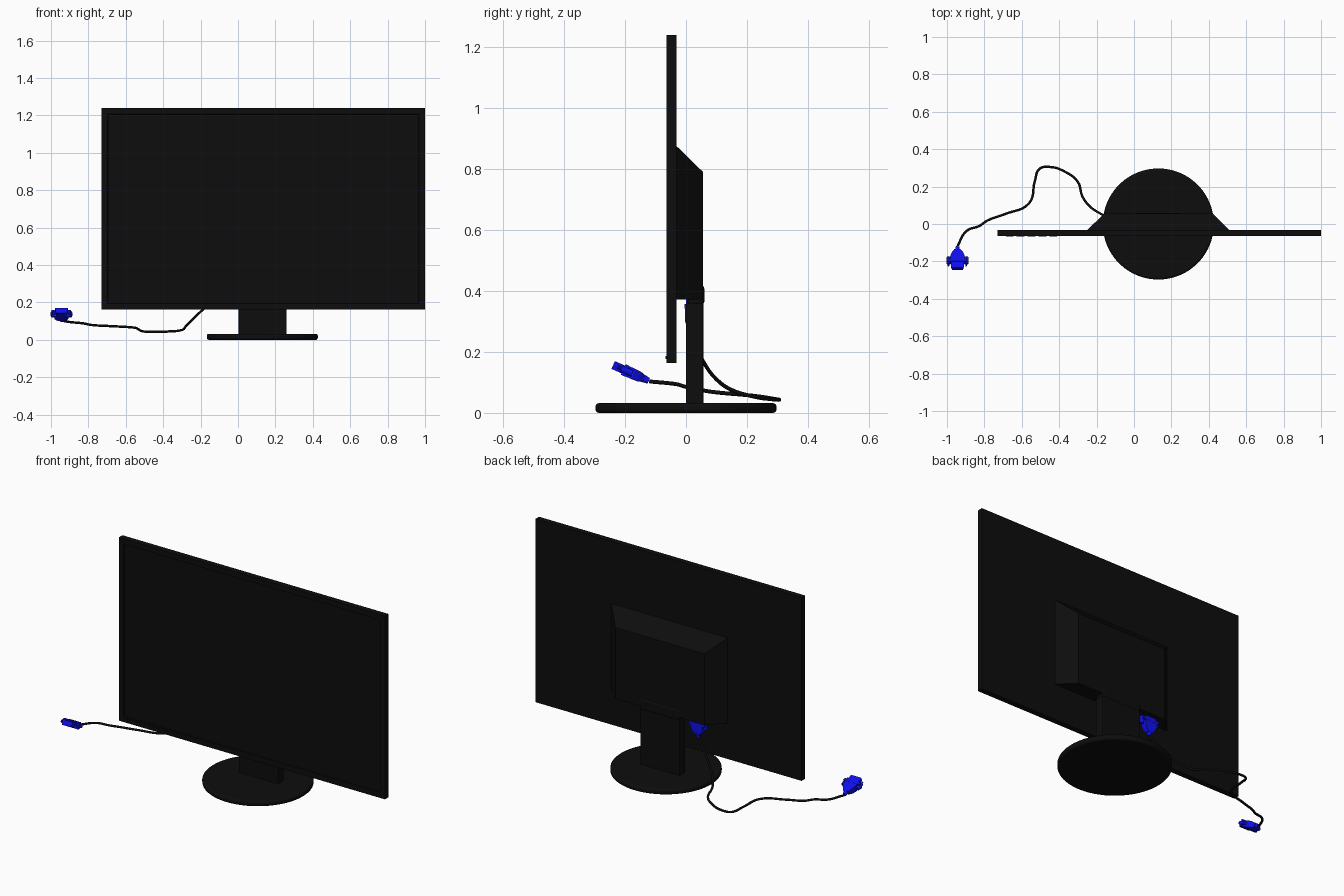
import bpy, bmesh
from math import radians
from mathutils import Matrix, Vector

if "Cube" in bpy.data.objects:
    bpy.data.objects.remove(bpy.data.objects["Cube"])


def material(name, rgb):
    m = bpy.data.materials.new(name)
    m.diffuse_color = (*rgb, 1)
    m.use_nodes = True
    m.node_tree.nodes["Principled BSDF"].inputs["Base Color"].default_value = m.diffuse_color
    return m


BLACK = material("black_plastic", (0.004, 0.004, 0.004))
BLUE = material("blue_plastic", (0.005, 0.005, 0.85))


def finish(bm, name, mat, smooth=False):
    bmesh.ops.recalc_face_normals(bm, faces=bm.faces)
    me = bpy.data.meshes.new(name)
    bm.to_mesh(me)
    bm.free()
    ob = bpy.data.objects.new(name, me)
    bpy.context.collection.objects.link(ob)
    me.materials.append(mat)
    if smooth:
        bpy.ops.object.select_all(action='DESELECT')
        ob.select_set(True)
        bpy.context.view_layer.objects.active = ob
        bpy.ops.object.shade_smooth_by_angle(angle=radians(35))
    return ob


def add_box(bm, lo, hi):
    lo, hi = Vector(lo), Vector(hi)
    m = Matrix.Translation((lo + hi) / 2) @ Matrix.Diagonal((*(hi - lo), 1))
    return bmesh.ops.create_cube(bm, size=1, matrix=m)['verts']


def add_cyl(bm, x, z0, z1, r0, r1, seg=16):
    bmesh.ops.create_cone(bm, cap_ends=True, segments=seg, radius1=r0, radius2=r1,
                          depth=z1 - z0, matrix=Matrix.Translation((x, 0, (z0 + z1) / 2)))


def bevel(ob, width, segments=2):
    mod = ob.modifiers.new("bevel", 'BEVEL')
    mod.width, mod.segments, mod.limit_method = width, segments, 'ANGLE'


def box(name, lo, hi, mat=BLACK, bev=0):
    bm = bmesh.new()
    add_box(bm, lo, hi)
    ob = finish(bm, name, mat)
    if bev:
        bevel(ob, bev)
    return ob


# screen panel: slab with a bezel and a sunken display
bm = bmesh.new()
add_box(bm, (-0.73, -0.064, 0.163), (1.0, -0.031, 1.24))
bmesh.ops.recalc_face_normals(bm, faces=bm.faces)
front = [min(bm.faces, key=lambda f: f.calc_center_median().y)]
bmesh.ops.inset_region(bm, faces=front, thickness=0.045)
bmesh.ops.inset_region(bm, faces=front, thickness=0.003, depth=-0.007)
finish(bm, "screen_panel", BLACK)

# rear housing: sides and top slope in, bottom is flat
bm = bmesh.new()
rings = [[bm.verts.new((x, y, z)) for x, z in
          ((x0, 0.372), (x1, 0.372), (x1, z1), (x0, z1))]
         for x0, x1, y, z1 in ((-0.25, 0.51, -0.033, 0.877), (-0.16, 0.42, 0.056, 0.79))]
for ring in rings:
    bm.faces.new(ring)
for i in range(4):
    j = (i + 1) % 4
    bm.faces.new((rings[0][i], rings[0][j], rings[1][j], rings[1][i]))
finish(bm, "rear_housing", BLACK)

# stand: neck, hinge cover, round foot
box("stand_neck", (0.003, 0.0, 0.02), (0.26, 0.057, 0.36), bev=0.006)
box("neck_hinge", (0.003, 0.005, 0.352), (0.26, 0.06, 0.42), bev=0.012)
bm = bmesh.new()
bmesh.ops.create_cone(bm, cap_ends=True, segments=96, radius1=0.297, radius2=0.297,
                      depth=0.032, matrix=Matrix.Translation((0.13, 0, 0.016)))
foot = finish(bm, "stand_foot", BLACK, smooth=True)
bevel(foot, 0.011, 3)

# control buttons along the lower left bezel
for i in range(5):
    x = -0.685 + i * 0.058
    box(f"control_button_{i + 1}", (x, -0.067, 0.177), (x + 0.042, -0.06, 0.187))


# video plug, built along local z towards its mating end
def plug(name, matrix):
    bm = bmesh.new()
    add_cyl(bm, 0, 0.0, 0.035, 0.01, 0.015)
    prof = ((0.018, 0.016, 0.012), (0.035, 0.028, 0.017),
            (0.055, 0.037, 0.018), (0.078, 0.037, 0.018))
    loops = [[bm.verts.new((sx * w, sy * d, z)) for sx, sy in
              ((-1, -1), (1, -1), (1, 1), (-1, 1))] for z, w, d in prof]
    bm.faces.new(loops[0])
    bm.faces.new(loops[-1])
    for a, b in zip(loops, loops[1:]):
        for i in range(4):
            j = (i + 1) % 4
            bm.faces.new((a[i], a[j], b[j], b[i]))
    add_box(bm, (-0.052, -0.019, 0.078), (0.052, 0.019, 0.092))
    for s in (-1, 1):
        add_cyl(bm, s * 0.047, 0.06, 0.1, 0.011, 0.011, 12)
        add_cyl(bm, s * 0.047, 0.1, 0.112, 0.005, 0.005, 8)
    # tapered connector shell
    for v in add_box(bm, (-0.034, -0.014, 0.09), (0.034, 0.014, 0.128)):
        if v.co.y < 0:
            v.co.x *= 0.85
    finish(bm, name, BLUE).matrix_world = matrix


plug("free_plug", Matrix.Translation((-0.944, -0.122, 0.105)) @ Matrix.Rotation(radians(66), 4, 'X'))
plug("connected_plug", Matrix.Translation((-0.09, 0.014, 0.265)))

# cable between the two plugs
path = [(-0.944, -0.118, 0.103), (-0.895, -0.037, 0.095), (-0.826, -0.01, 0.088),
        (-0.785, 0.018, 0.08), (-0.69, 0.053, 0.074), (-0.56, 0.112, 0.066),
        (-0.53, 0.23, 0.055), (-0.505, 0.295, 0.045), (-0.45, 0.305, 0.043),
        (-0.37, 0.28, 0.045), (-0.30, 0.225, 0.053), (-0.277, 0.15, 0.075),
        (-0.24, 0.098, 0.112), (-0.17, 0.05, 0.18), (-0.115, 0.022, 0.235),
        (-0.09, 0.014, 0.272)]
cu = bpy.data.curves.new("video_cable", 'CURVE')
cu.dimensions = '3D'
cu.bevel_depth = 0.0065
cu.bevel_resolution = 2
cu.resolution_u = 6
cu.use_fill_caps = True
sp = cu.splines.new('BEZIER')
sp.bezier_points.add(len(path) - 1)
for p, co in zip(sp.bezier_points, path):
    p.co = co
    p.handle_left_type = p.handle_right_type = 'AUTO'
cu.materials.append(BLACK)
bpy.context.collection.objects.link(bpy.data.objects.new("video_cable", cu))
